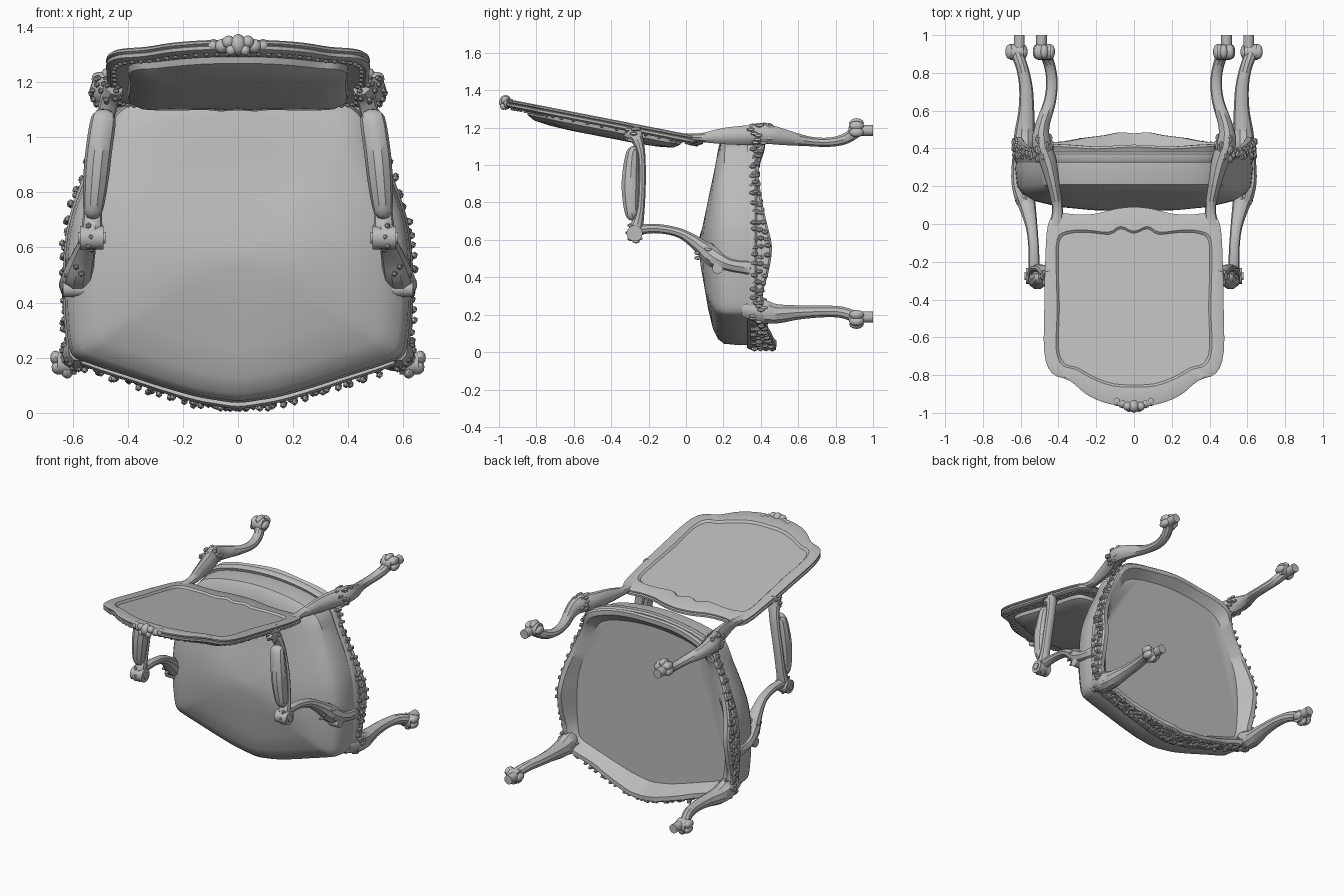
import bpy, bmesh, math, random
from mathutils import Vector, Matrix

if "Cube" in bpy.data.objects:
    bpy.data.objects.remove(bpy.data.objects["Cube"])

random.seed(4)
grey = bpy.data.materials.new("warm_grey")
grey.diffuse_color = (0.5, 0.5, 0.5, 1)
grey.use_nodes = True
grey.node_tree.nodes["Principled BSDF"].inputs["Base Color"].default_value = grey.diffuse_color


def finish(name, bm, mirror=False, angle=35):
    bmesh.ops.recalc_face_normals(bm, faces=bm.faces[:])
    me = bpy.data.meshes.new(name)
    bm.to_mesh(me)
    bm.free()
    me.materials.append(grey)
    ob = bpy.data.objects.new(name, me)
    bpy.context.collection.objects.link(ob)
    bpy.ops.object.select_all(action='DESELECT')
    ob.select_set(True)
    bpy.context.view_layer.objects.active = ob
    bpy.ops.object.shade_smooth_by_angle(angle=math.radians(angle))
    if mirror:
        ob.modifiers.new("mirror", 'MIRROR').use_clip = False
    return ob


def spline(pts, n, closed=False):
    """Catmull-Rom through tuples of any length."""
    out, m = [], len(pts)
    for i in range(m if closed else m - 1):
        p = [pts[k % m] if closed else pts[min(max(k, 0), m - 1)] for k in range(i - 1, i + 3)]
        for j in range(n):
            t = j / n
            out.append(tuple(0.5 * (2 * b + (c - a) * t + (2 * a - 5 * b + 4 * c - d) * t * t
                                    + (3 * b - a - 3 * c + d) * t ** 3) for a, b, c, d in zip(*p)))
    return out if closed else out + [pts[-1]]


def symmetric(half, n=3):
    """Closed outline from a right-hand half starting and ending on x = 0."""
    return spline(half + [(-p[0],) + tuple(p[1:]) for p in half[-2:0:-1]], n, True)


def loft(bm, rings, cap_a=True, cap_b=True):
    vs = [[bm.verts.new(p) for p in r] for r in rings]
    n = len(rings[0])
    for a, b in zip(vs, vs[1:]):
        for i in range(n):
            bm.faces.new((a[i], a[(i + 1) % n], b[(i + 1) % n], b[i]))
    if cap_a:
        bm.faces.new(vs[0])
    if cap_b:
        bm.faces.new(vs[-1])


def sweep(bm, pts, sides=10, n=5):
    """Oval tube; points are (x, y, z, half width in x, half depth)."""
    path = spline(pts, n)
    rings = []
    for i, p in enumerate(path):
        a, b = path[max(i - 1, 0)], path[min(i + 1, len(path) - 1)]
        t = (Vector(b[:3]) - Vector(a[:3])).normalized()
        v = t.cross(Vector((1, 0, 0))).normalized()
        u = v.cross(t)
        rings.append([Vector(p[:3]) + u * p[3] * math.cos(w) + v * p[4] * math.sin(w)
                      for w in (2 * math.pi * k / sides for k in range(sides))])
    loft(bm, rings)


def blob(bm, c, size, sub=2):
    bmesh.ops.create_icosphere(bm, subdivisions=sub, radius=1,
                               matrix=Matrix.Translation(c) @ Matrix.Diagonal((*size, 1)))


def rod(bm, c, r, depth, axis):
    rot = Matrix.Rotation(math.pi / 2, 4, axis)
    bmesh.ops.create_cone(bm, cap_ends=True, segments=14, radius1=r, radius2=r, depth=depth,
                          matrix=Matrix.Translation(c) @ rot)


# Seat outline: x, z and the depth of the rail's lower edge
seat = symmetric([(0, 1.215, .42), (.2, 1.2, .41), (.36, 1.165, .42), (.45, 1.11, .42), (.5, 1.0, .39),
                  (.565, .85, .40), (.615, .7, .43), (.633, .56, .46), (.635, .42, .44), (.628, .3, .41),
                  (.61, .2, .43), (.55, .165, .44), (.4, .115, .435), (.28, .075, .455),
                  (.16, .04, .47), (.08, .025, .485), (0, .015, .48)])


def seat_ring(s, y=None, dy=0):
    return [(x * s, (d + dy) if y is None else y, .6 + (z - .6) * s) for x, z, d in seat]


# Seat rail with recessed underside panel
bm = bmesh.new()
loft(bm, [seat_ring(.95, .335), seat_ring(.985, .325), seat_ring(1, .34), seat_ring(1, .37),
          seat_ring(.985, .38), seat_ring(1, None, -.012), seat_ring(.985, None),
          seat_ring(.94, None), seat_ring(.86, .365)])
finish("seat_rail", bm)

# Seat cushion, a bulging dome
bm = bmesh.new()


def cushion_ring(s, y, lean):
    return [(x * s, y + lean * (z - .5) ** 2, .56 + (z - .56) * s * .97) for x, z, d in seat]


loft(bm, [cushion_ring(.985, .34, 0), cushion_ring(.99, .29, 0), cushion_ring(.975, .2, .02),
          cushion_ring(.93, .158, .06), cushion_ring(.82, .12, .1), cushion_ring(.62, .09, .12),
          cushion_ring(.35, .073, .1), cushion_ring(.08, .07, 0)], False, True)
finish("seat_cushion", bm)

# Backrest outlines in its tilted plane
outer = symmetric([(0, .09), (.1, .08), (.2, .055), (.3, .05), (.4, .055), (.455, .0), (.47, -.2), (.475, -.45),
                   (.475, -.68), (.435, -.79), (.34, -.83), (.24, -.91), (.12, -.955), (0, -.96)])
inner = symmetric([(0, -.05), (.07, -.025), (.13, -.055), (.24, -.045), (.34, -.05), (.395, -.09), (.40, -.25),
                   (.395, -.45), (.40, -.66), (.365, -.74), (.30, -.76), (.21, -.81), (.11, -.845), (0, -.852)])


def back_ring(line, w, s=1.0):
    ring = []
    for x, v in line:
        v = -.45 + (v + .45) * s
        ring.append((x * s, v, 1.147 - .195 * v + w))
    return ring


# Backrest frame with sunk rear panel
bm = bmesh.new()
loft(bm, [back_ring(inner, -.022), back_ring(outer, -.026, .97), back_ring(outer, -.016), back_ring(outer, -.004),
          back_ring(outer, .0, .985), back_ring(outer, .006), back_ring(outer, .014),
          back_ring(outer, .02, .98), back_ring(inner, .018, 1.03), back_ring(inner, .006)])
finish("backrest_frame", bm)

# Backrest cushion
bm = bmesh.new()
loft(bm, [back_ring(inner, -.015), back_ring(inner, -.045, .985), back_ring(inner, -.067, .9),
          back_ring(inner, -.078, .7), back_ring(inner, -.083, .4)], False, True)
finish("backrest_cushion", bm)

# Beading around the backrest front
bm = bmesh.new()
for p in back_ring(outer, -.028, .94):
    blob(bm, p, (.011, .011, .009), 1)
finish("backrest_beading", bm)

# Carved crest: shell, lobes and scrolls
bm = bmesh.new()
blob(bm, (0, -.965, 1.335), (.03, .035, .04))
for s in (-1, 1):
    for x, y, z, r in [(.035, -.965, 1.345, .024), (.06, -.95, 1.33, .026), (.09, -.94, 1.332, .024),
                       (.115, -.93, 1.328, .018), (.025, -.975, 1.315, .02)]:
        blob(bm, (s * x, y, z), (r, r, r))
finish("crest_carving", bm)

# Rear stiles running into rear legs
bm = bmesh.new()
sweep(bm, [(.415, -.01, 1.15, .035, .02), (.405, .08, 1.147, .028, .025), (.425, .2, 1.155, .033, .045),
           (.455, .33, 1.16, .045, .055), (.49, .43, 1.165, .05, .055), (.485, .52, 1.15, .038, .045),
           (.445, .65, 1.128, .032, .028), (.435, .76, 1.122, .03, .026), (.45, .85, 1.14, .03, .03),
           (.475, .91, 1.18, .032, .035)])
finish("rear_leg", bm, True)

# Front legs with wide knees
bm = bmesh.new()
sweep(bm, [(.585, .3, .235, .03, .045), (.58, .4, .22, .058, .065), (.578, .48, .205, .055, .055),
           (.57, .6, .212, .042, .04), (.572, .72, .217, .036, .033), (.59, .82, .215, .032, .032),
           (.615, .89, .195, .032, .032), (.62, .93, .175, .03, .028)])
finish("front_leg", bm, True)

# Scrolled feet and end caps
bm = bmesh.new()
for fx, fz, cx, cz, sg in [(.475, 1.195, .49, 1.185, 1), (.62, .18, .607, .187, -1)]:
    rod(bm, (cx, .95, cz), .029, .1, 'X')
    rod(bm, (fx, .91, fz), .042, .07, 'Y')
    for dx, dz in [(-.035, .0), (0, .03), (.035, .015), (.04, -.02)]:
        blob(bm, (fx + dx, .912, fz + sg * dz), (.022, .04, .026))
finish("scroll_foot", bm, True)

# Arms: wooden rest, scroll, and curved support
bm = bmesh.new()
sweep(bm, [(.45, -.29, 1.185, .035, .055), (.465, -.262, 1.14, .035, .035), (.485, -.238, 1.05, .033, .022),
           (.51, -.235, .9, .033, .021), (.525, -.245, .75, .033, .024), (.53, -.27, .65, .038, .04),
           (.53, -.275, .595, .03, .025)])
sweep(bm, [(.53, -.27, .655, .03, .03), (.53, -.15, .66, .028, .026), (.54, -.03, .635, .03, .027),
           (.56, .07, .572, .042, .04), (.58, .15, .505, .055, .055), (.59, .24, .465, .06, .042),
           (.6, .35, .45, .045, .05)])
rod(bm, (.53, -.275, .635), .043, .086, 'Y')
rod(bm, (.53, -.275, .635), .022, .1, 'Y')
rod(bm, (.58, .17, .45), .03, .11, 'Y')
finish("arm", bm, True)

# Padded arm cushion
bm = bmesh.new()
sweep(bm, [(.483, -.265, 1.085, .025, .012), (.488, -.285, 1.065, .045, .035), (.505, -.295, .95, .048, .048),
           (.515, -.297, .85, .046, .048), (.525, -.29, .74, .036, .036), (.527, -.275, .712, .02, .012)])
finish("arm_pad", bm, True)

# Leafy carving on the rail, densest at the front
bm = bmesh.new()
for x, z, d in seat:
    if z > 1.13:
        continue
    for k in range(4 if z < .2 else 3):
        t = (k + .5) / (4 if z < .2 else 3)
        blob(bm, (x * .997 + random.uniform(-.01, .01), .35 + (d - .355) * t,
                  max(.018, z + random.uniform(-.012, .012))), (.014, .02, .014), 1)
finish("rail_carving", bm)

# Leaf carving on knees, leg tops and arm joints
bm = bmesh.new()
for c, spread, count in [((.58, .4, .22), (.058, .07, .062), 26), ((.485, .41, 1.165), (.05, .09, .058), 30),
                         ((.575, .13, .52), (.05, .07, .05), 16), ((.46, -.28, 1.165), (.038, .04, .04), 12),
                         ((.53, -.275, .64), (.045, .03, .05), 10)]:
    for i in range(count):
        w = Vector((random.gauss(0, 1), random.gauss(0, 1), random.gauss(0, 1))).normalized()
        blob(bm, [c[k] + w[k] * spread[k] for k in range(3)], (.012, .022, .012), 1)
finish("leaf_carving", bm, True)
